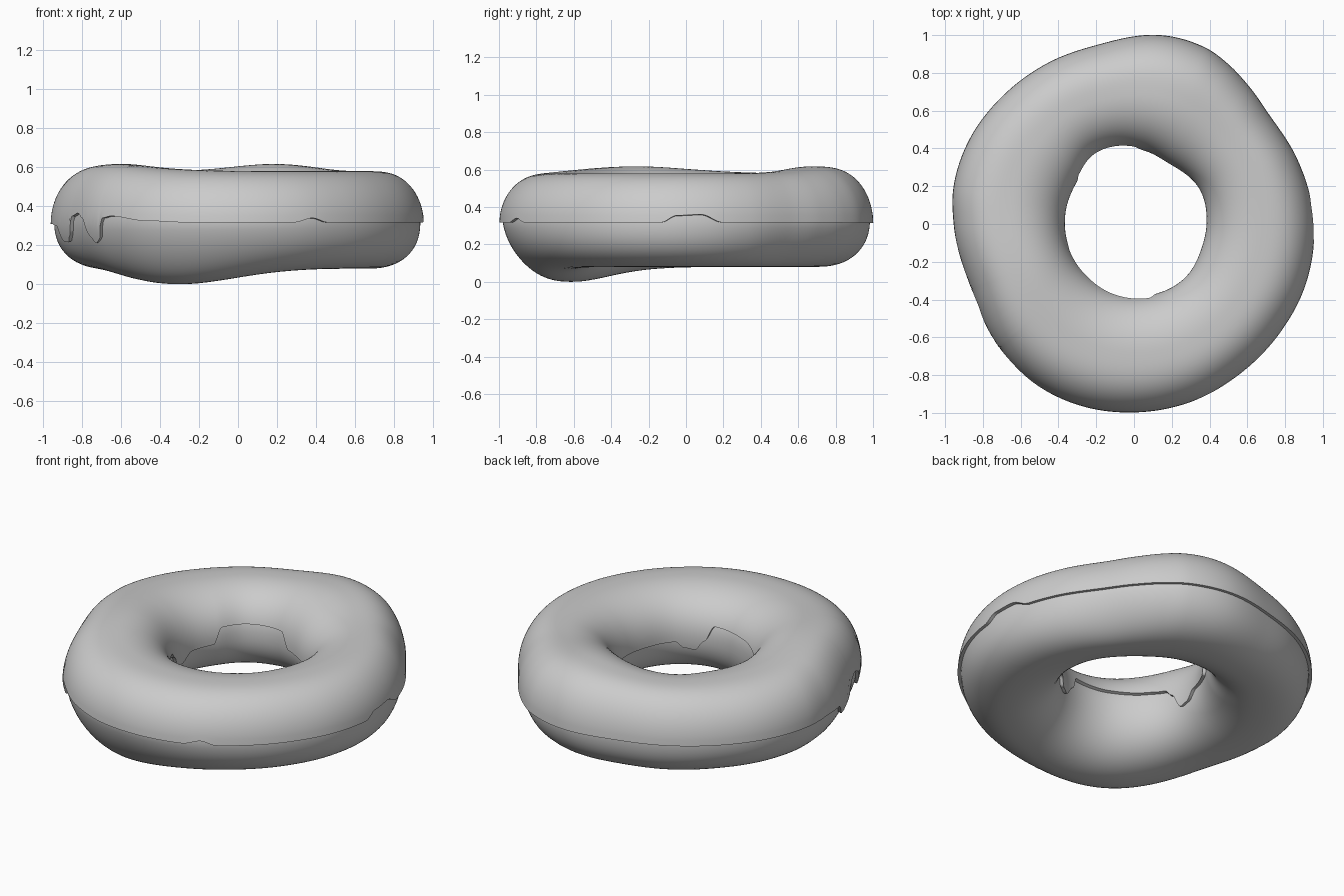
import bpy, bmesh, math

if "Cube" in bpy.data.objects:
    bpy.data.objects.remove(bpy.data.objects["Cube"])

ZC, THICK = 0.32, 0.018      # mid height, icing thickness
NT = 360                     # steps around the ring

# (angle in degrees, radius) of the outer outline and the hole
OUTER = [(-180, .955), (-158, .928), (-138, .968), (-122, .995), (-106, 1.003), (-90, .998),
         (-71, .988), (-55, .972), (-37, .964), (-21, .964), (-5, .957), (8, .945), (22, .93),
         (38, .92), (50, .95), (60, .985), (68, 1.008), (82, 1.01), (101, .969), (117, .967),
         (135, .971), (153, .98), (169, .975)]
HOLE = [(-159, .365), (-130, .366), (-105, .376), (-78, .385), (-47, .392), (-20, .38), (0, .384),
        (28, .393), (59, .37), (82, .392), (104, .415), (121, .415), (141, .378), (167, .368)]
# (angle, height) of the icing's lower edge outside and inside the hole
EDGE_OUT = [(-180, .31), (-172, .3), (-167, .22), (-163, .215), (-160, .25), (-157, .35),
            (-152, .365), (-148, .34), (-144, .25), (-141, .21), (-138.5, .23), (-136, .34),
            (-132, .35), (-118, .325), (-105, .317), (-73, .317), (-67, .34), (-62, .317),
            (-8, .317), (-3, .355), (5, .36), (12, .317), (180, .31)]
EDGE_IN = [(-180, .26), (-173, .25), (-164, .34), (-157, .38), (-140, .39), (-110, .4),
           (-78, .41), (-70, .32), (-62, .26), (-54, .27), (-46, .31), (80, .31), (90, .4),
           (138, .4), (146, .31), (168, .31), (180, .26)]


def spline(table, a):
    """Smooth periodic curve through the table."""
    n = len(table)

    def pt(i):
        return table[i % n][0] + 360 * (i // n), table[i % n][1]
    i = -1
    while pt(i + 1)[0] <= a:
        i += 1
    (x0, y0), (x1, y1), (x2, y2), (x3, y3) = (pt(i + k) for k in (-1, 0, 1, 2))
    h = x2 - x1
    t = (a - x1) / h
    m1, m2 = (y2 - y0) / (x2 - x0) * h, (y3 - y1) / (x3 - x1) * h
    return ((2*t**3 - 3*t*t + 1) * y1 + (t**3 - 2*t*t + t) * m1
            + (3*t*t - 2*t**3) * y2 + (t**3 - t*t) * m2)


def ease(table, a):
    """Eased steps between the table's values."""
    for (x1, y1), (x2, y2) in zip(table, table[1:]):
        if a <= x2:
            t = (a - x1) / (x2 - x1)
            return y1 + (y2 - y1) * t * t * (3 - 2 * t)
    return table[-1][1]


def hump(a, centre, width):
    d = (a - centre + 180) % 360 - 180
    return math.exp(-(d / width) ** 2)


def heights(a, d):
    """Half heights of the section above and below the middle."""
    top = .58 + .037 * hump(a, -156, 36) + .037 * hump(a, 75, 24)
    low = .08 - .08 * hump(a, -116, 35)
    return top - ZC - THICK + d, ZC - low + d


def power(phi):
    if math.cos(phi) < 0:
        return .92
    return .72 if math.sin(phi) > 0 else .86


def surface(a, phi, d):
    """Point of the ring's skin, pushed out by d."""
    ro, ri = spline(OUTER, a), spline(HOLE, a)
    half = (ro - ri) / 2 - THICK + d
    up, down = heights(a, d)
    c, s, p = math.cos(phi), math.sin(phi), power(phi)
    r = (ro + ri) / 2 + half * math.copysign(abs(c) ** p, c)
    if c > 0:                        # outer wall leans inward away from the rim
        low_lean = .08 * hump(a, -108, 45) + .06 * hump(a, 50, 30)
        r -= (.05 if s > 0 else low_lean) * abs(s) * c
    z = ZC + (up * s ** p if s > 0 else -down * (-s) ** p)
    t = math.radians(a)
    return r * math.cos(t), r * math.sin(t), z


def edge_angle(a, z, inside):
    """Section angle at which the skin reaches height z."""
    up, down = heights(a, THICK)
    h = (z - ZC) / (up if z > ZC else down)
    p = power(math.pi if inside else math.copysign(.1, h))
    return math.asin(math.copysign(abs(h) ** (1 / p), h))


def build(name, rings, closed, mat):
    bm = bmesh.new()
    grid = [[bm.verts.new(p) for p in ring] for ring in rings]
    n = len(grid[0])
    for i in range(NT):
        g, h = grid[i], grid[(i + 1) % NT]
        for j in range(n if closed else n - 1):
            k = (j + 1) % n
            bm.faces.new((g[j], h[j], h[k], g[k]))
    me = bpy.data.meshes.new(name)
    bm.to_mesh(me)
    bm.free()
    ob = bpy.data.objects.new(name, me)
    bpy.context.collection.objects.link(ob)
    me.materials.append(mat)
    bpy.ops.object.select_all(action='DESELECT')
    ob.select_set(True)
    bpy.context.view_layer.objects.active = ob
    bpy.ops.object.shade_smooth_by_angle(angle=math.radians(45))
    return ob


grey = bpy.data.materials.new("plain_grey")
grey.diffuse_color = (.6, .6, .6, 1)
grey.use_nodes = True
grey.node_tree.nodes["Principled BSDF"].inputs["Base Color"].default_value = grey.diffuse_color
angles = [-180 + 360 * i / NT for i in range(NT)]

# dough ring
build("dough", [[surface(a, 2 * math.pi * j / 64, 0) for j in range(64)] for a in angles], True, grey)

# icing shell with drips, its rims turned in to the dough
rings = []
for a in angles:
    p0 = edge_angle(a, ease(EDGE_OUT, a), False)
    p1 = math.pi - edge_angle(a, ease(EDGE_IN, a), True)
    ring = [surface(a, p0 + (p1 - p0) * j / 48, THICK) for j in range(49)]
    rings.append([surface(a, p0, -.005)] + ring + [surface(a, p1, -.005)])
build("icing", rings, False, grey)
